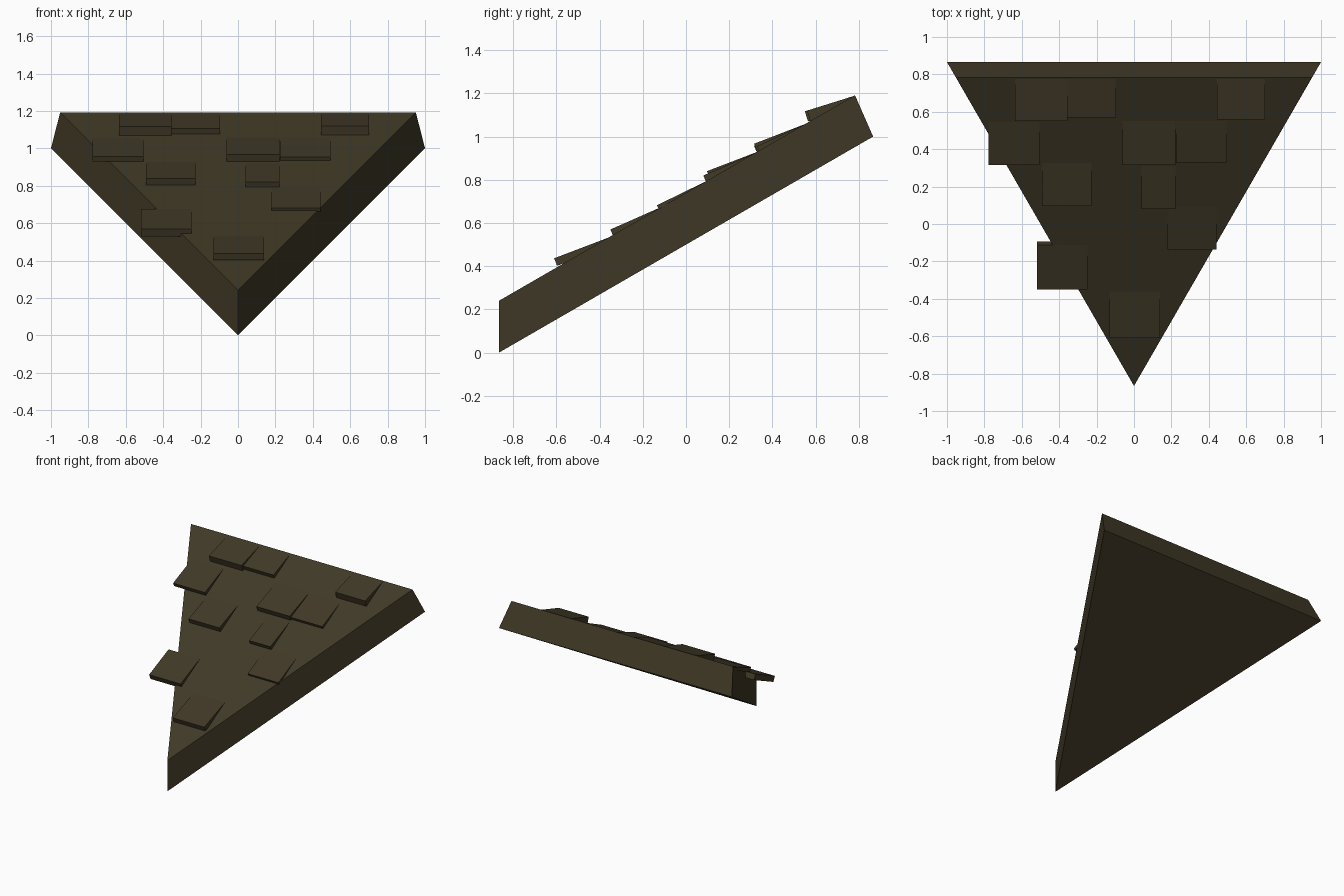
import bpy, bmesh, math

if "Cube" in bpy.data.objects:
    bpy.data.objects.remove(bpy.data.objects["Cube"])

SLOPE = math.tan(math.radians(30))

wood = bpy.data.materials.new("dark brown wood")
wood.diffuse_color = (0.052, 0.041, 0.020, 1)
wood.use_nodes = True
wood.node_tree.nodes["Principled BSDF"].inputs["Base Color"].default_value = wood.diffuse_color


def roof_z(y):
    """Height of the sloping upper face at depth y."""
    return 0.24 + SLOPE * (y + 0.866)


def prism(name, lower, upper):
    """Solid between two matching outlines."""
    bm = bmesh.new()
    a = [bm.verts.new(p) for p in lower]
    b = [bm.verts.new(p) for p in upper]
    bm.faces.new(a[::-1])
    bm.faces.new(b)
    n = len(a)
    for i in range(n):
        j = (i + 1) % n
        bm.faces.new((a[i], a[j], b[j], b[i]))
    bmesh.ops.recalc_face_normals(bm, faces=bm.faces)
    mesh = bpy.data.meshes.new(name)
    bm.to_mesh(mesh)
    bm.free()
    mesh.materials.append(wood)
    obj = bpy.data.objects.new(name, mesh)
    bpy.context.collection.objects.link(obj)
    return obj


# Triangular sloping roof slab with upright sides and a square-cut back edge
prism("roof_slab",
      [(0, -0.866, 0), (1, 0.866, 1), (-1, 0.866, 1)],
      [(0, -0.866, 0.24), (0.951, 0.782, roof_z(0.782)), (-0.951, 0.782, roof_z(0.782))])


def shingle(i, x0, x1, front, back, z_top, z_low):
    """Thin board, lifted at the front and sunk into the roof at the back."""
    z_back = roof_z(back)
    tilt = math.atan2(z_back - z_top, back - front)
    drop = z_top - z_low
    dy = drop * math.tan(tilt)
    top = [(x0, front, z_top), (x1, front, z_top), (x1, back, z_back), (x0, back, z_back)]
    low = [(x, y + dy, z - drop) for x, y, z in top]
    prism(f"shingle_{i}", low, top)


# left, right, front, back, front top height, front lower height
SHINGLES = [
    (-0.635, -0.355, 0.55, 0.775, 1.117, 1.07),
    (-0.355, -0.095, 0.57, 0.775, 1.105, 1.07),
    (0.443, 0.70, 0.56, 0.775, 1.12, 1.07),
    (-0.778, -0.505, 0.315, 0.545, 0.957, 0.93),
    (-0.062, 0.223, 0.315, 0.55, 0.967, 0.925),
    (0.225, 0.494, 0.328, 0.55, 0.955, 0.93),
    (-0.492, -0.228, 0.097, 0.325, 0.84, 0.805),
    (0.04, 0.222, 0.08, 0.31, 0.82, 0.793),
    (0.178, 0.442, -0.135, 0.09, 0.682, 0.663),
    (-0.518, -0.248, -0.35, -0.112, 0.57, 0.53),
    (-0.132, 0.138, -0.61, -0.36, 0.437, 0.402),
]
for i, s in enumerate(SHINGLES, 1):
    shingle(i, *s)
